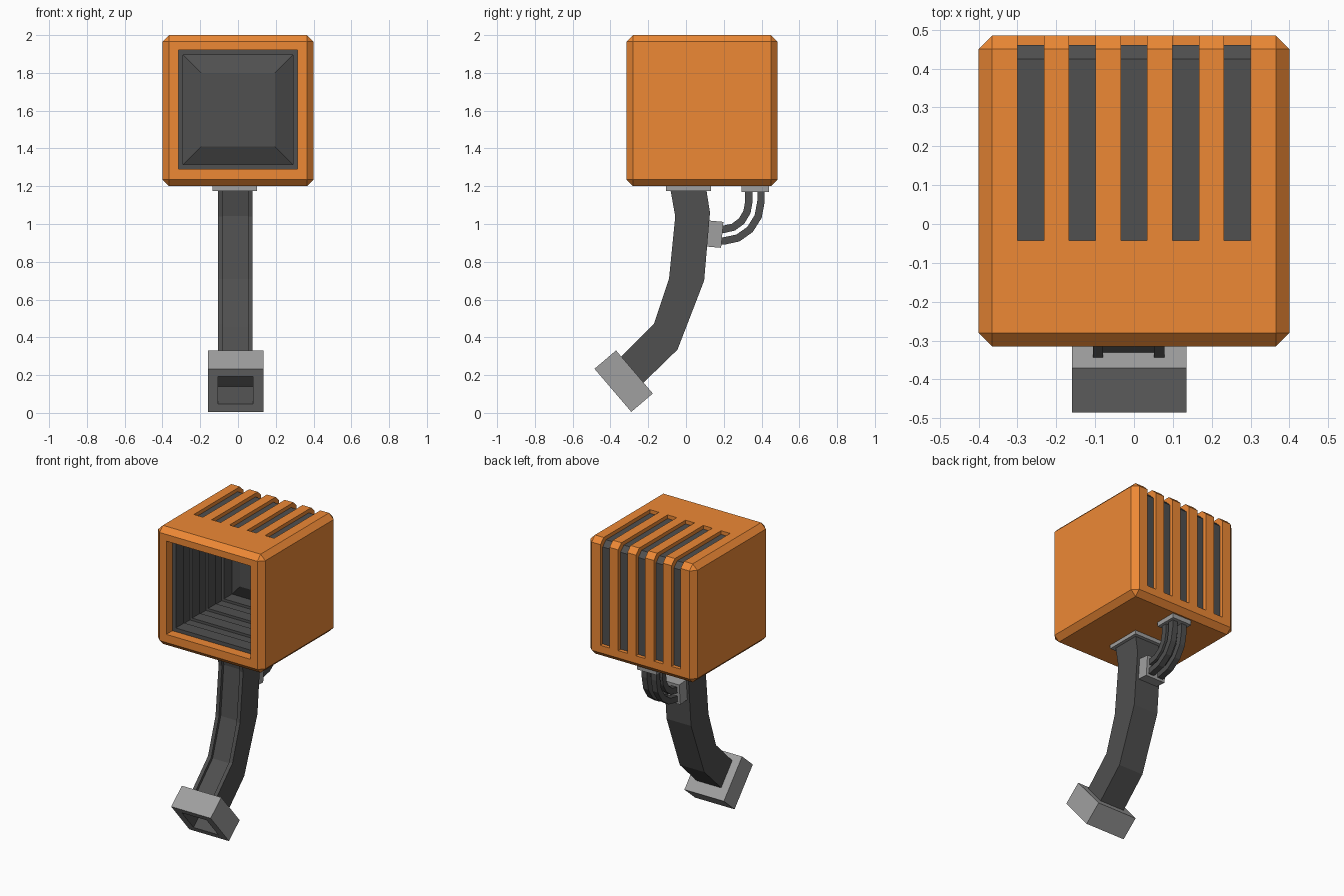
import bpy, bmesh, math
from mathutils import Vector, Matrix

if "Cube" in bpy.data.objects:
    bpy.data.objects.remove(bpy.data.objects["Cube"])


def material(name, color):
    m = bpy.data.materials.new(name)
    m.diffuse_color = (*color, 1)
    m.use_nodes = True
    m.node_tree.nodes["Principled BSDF"].inputs["Base Color"].default_value = m.diffuse_color
    return m


ORANGE = material("orange", (0.85, 0.25, 0.036))
DARK = material("dark_grey", (0.08, 0.08, 0.08))
LIGHT = material("light_grey", (0.35, 0.35, 0.35))


def add_mesh(name, bm, mat):
    bmesh.ops.recalc_face_normals(bm, faces=bm.faces)
    me = bpy.data.meshes.new(name)
    bm.to_mesh(me)
    bm.free()
    ob = bpy.data.objects.new(name, me)
    bpy.context.collection.objects.link(ob)
    if mat:
        me.materials.append(mat)
    return ob


def box(name, lo, hi, mat=None, chamfer=0, tilt=0):
    """Box between two corners, optional chamfer and tilt about its x axis."""
    lo, hi = Vector(lo), Vector(hi)
    bm = bmesh.new()
    bmesh.ops.create_cube(bm, size=1)
    bmesh.ops.scale(bm, vec=hi - lo, verts=bm.verts)
    if chamfer:
        bmesh.ops.bevel(bm, geom=bm.edges[:], offset=chamfer, segments=1, affect='EDGES')
    bmesh.ops.transform(bm, matrix=Matrix.Translation((lo + hi) / 2) @ Matrix.Rotation(tilt, 4, 'X'),
                        verts=bm.verts)
    return add_mesh(name, bm, mat)


def loft(name, rings, mat=None):
    """Join matching closed rings of points and cap both ends."""
    bm = bmesh.new()
    vs = [[bm.verts.new(p) for p in r] for r in rings]
    n = len(rings[0])
    for a, b in zip(vs, vs[1:]):
        for i in range(n):
            bm.faces.new((a[i], a[(i + 1) % n], b[(i + 1) % n], b[i]))
    bm.faces.new(vs[0])
    bm.faces.new(vs[-1])
    return add_mesh(name, bm, mat)


def cut(target, cutter):
    mod = target.modifiers.new("cut", 'BOOLEAN')
    mod.operation = 'DIFFERENCE'
    mod.solver = 'EXACT'
    mod.object = cutter
    if cutter.data.materials:
        mod.material_mode = 'TRANSFER'
    cutter.hide_render = True
    cutter.hide_viewport = True


# orange head shell: hollow, open at the front
shell = box("head_shell", (-0.4, -0.315, 1.2), (0.4, 0.485, 2.0), ORANGE, 0.035)
cut(shell, box("cavity_cutter", (-0.372, -0.245, 1.228), (0.372, 0.457, 1.972), None, 0.035))
cut(shell, box("opening_cutter", (-0.315, -0.5, 1.29), (0.315, 0.0, 1.92)))

# vent slots wrapping from the top down the back
for i in range(-2, 3):
    x = i * 0.133
    prof = [(-0.043, 2.1), (-0.043, 1.9), (0.4, 1.9), (0.4, 1.285), (0.6, 1.285), (0.6, 2.1)]
    rings = [[(x + s * 0.034, y, z) for y, z in prof] for s in (-1, 1)]
    cut(shell, loft("slot_cutter", rings))

# dark inner housing: ribbed tunnel ending in a shallow raised screen
housing = box("inner_housing", (-0.375, -0.25, 1.225), (0.375, 0.46, 1.975), DARK, 0.035)


def square(h, y, zc=1.605):
    return [(-h, y, zc - h), (h, y, zc - h), (h, y, zc + h), (-h, y, zc + h)]


tunnel = [square(0.29, -0.35)]
for k in range(3):
    y = -0.16 + k * 0.17
    tunnel += [square(0.29, y), square(0.307, y), square(0.307, y + 0.085), square(0.29, y + 0.085)]
tunnel += [square(0.29, 0.35), square(0.195, 0.30)]
cut(housing, loft("recess_cutter", tunnel))

# bent stem with a shallow channel down the front: (front y, z), (back y, z)
stations = [((-0.082, 1.18), (0.108, 1.18)), ((-0.057, 1.04), (0.127, 1.06)),
            ((-0.09, 0.71), (0.096, 0.70)), ((-0.17, 0.47), (-0.045, 0.335)),
            ((-0.347, 0.295), (-0.23, 0.155))]
rings = []
for f, b in stations:
    f, b = Vector(f), Vector(b)
    g = f + (b - f).normalized() * 0.02
    section = [(-0.105, b), (0.078, b), (0.078, f), (0.052, f), (0.052, g),
               (-0.08, g), (-0.08, f), (-0.105, f)]
    rings.append([(x, p.x, p.y) for x, p in section])
loft("stem", rings, DARK)

# tilted foot block with a deep dark-lined socket underneath
tilt = math.radians(-49.5)
foot = box("foot_block", (-0.16, -0.48, 0.093), (0.135, -0.18, 0.243), LIGHT, tilt=tilt)
into = Vector((0, math.sin(-tilt), math.cos(tilt)))
c = Vector((0, -0.33, 0.168)) - into * 0.03
lo, hi = c - Vector((0.105, 0.096, 0.1)), c + Vector((0.08, 0.096, 0.1))
cut(foot, box("socket_cutter", lo, hi, DARK, tilt=tilt))

# mounting plates and cable clamp
box("neck_plate", (-0.135, -0.107, 1.175), (0.1, 0.133, 1.202), LIGHT)
box("cable_plate", (-0.088, 0.295, 1.17), (0.058, 0.44, 1.202), LIGHT)
box("cable_clamp", (-0.088, 0.115, 0.877), (0.058, 0.192, 1.015), LIGHT, tilt=math.radians(-5))

# four low-poly cables, two outer and two inner
for x in (-0.05, 0.02):
    for y, z in ((0.397, 0.91), (0.333, 0.972)):
        r = [(y, 1.18), (y, 1.12)]
        a, h = y - 0.2, 1.12 - z
        r += [(0.2 + a * math.cos(t), 1.12 - h * math.sin(t))
              for t in (math.pi / 2 * k / 4 for k in range(1, 5))] + [(0.17, z)]
        cu = bpy.data.curves.new("cable", 'CURVE')
        cu.dimensions = '3D'
        cu.bevel_depth = 0.028
        cu.bevel_resolution = 0
        cu.use_fill_caps = True
        sp = cu.splines.new('POLY')
        sp.use_smooth = False
        sp.points.add(len(r) - 1)
        for p, (py, pz) in zip(sp.points, r):
            p.co = (x, py, pz, 1)
            p.tilt = math.pi / 4
        cu.materials.append(DARK)
        bpy.context.collection.objects.link(bpy.data.objects.new("cable", cu))
